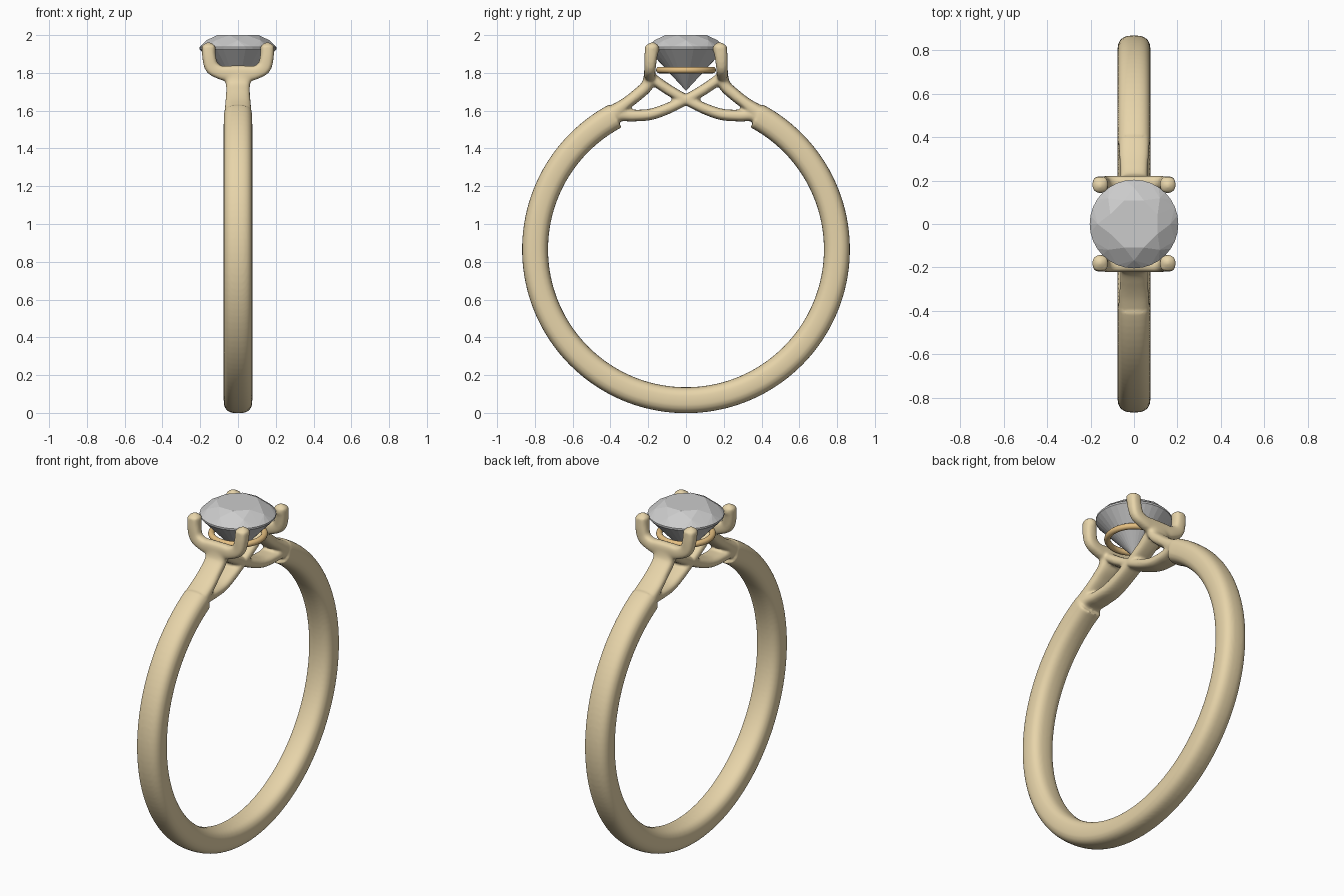
import bpy, bmesh
from math import sin, cos, pi, radians, copysign
from mathutils import Vector

if "Cube" in bpy.data.objects:
    bpy.data.objects.remove(bpy.data.objects["Cube"])


def material(name, col):
    m = bpy.data.materials.new(name)
    m.diffuse_color = col
    m.use_nodes = True
    m.node_tree.nodes["Principled BSDF"].inputs["Base Color"].default_value = m.diffuse_color
    return m


gold = material("gold", (0.80, 0.66, 0.40, 1))
dark_gold = material("dark_gold", (0.78, 0.52, 0.22, 1))


def add_object(name, bm, mat=None):
    me = bpy.data.meshes.new(name)
    bmesh.ops.recalc_face_normals(bm, faces=bm.faces)
    bm.to_mesh(me)
    bm.free()
    ob = bpy.data.objects.new(name, me)
    bpy.context.collection.objects.link(ob)
    if mat:
        me.materials.append(mat)
    return ob


def spline(pts, steps=8):
    """Catmull-Rom through rows of (x, y, z, half width, half thickness)."""
    p = [Vector(q) for q in pts]
    p = [2 * p[0] - p[1]] + p + [2 * p[-1] - p[-2]]
    out = []
    for i in range(1, len(p) - 2):
        a, b, c, d = p[i - 1:i + 3]
        for s in range(steps):
            t = s / steps
            out.append(0.5 * (2 * b + (c - a) * t + (2 * a - 5 * b + 4 * c - d) * t * t
                              + (3 * b - a - 3 * c + d) * t ** 3))
    return out + [p[-2]]


def sweep(bm, rows, side, n=24, power=2.7):
    """Sweep a rounded-box section along rows; 'side' is the width direction."""
    side = Vector(side)
    rings = []
    for i, r in enumerate(rows):
        tan = (rows[min(i + 1, len(rows) - 1)] - rows[max(i - 1, 0)])
        tan = Vector(tan[:3]).normalized()
        up = side.cross(tan).normalized()
        ring = []
        for k in range(n):
            c, s = cos(2 * pi * k / n), sin(2 * pi * k / n)
            u = copysign(abs(c) ** (2 / power), c) * r[3]
            v = copysign(abs(s) ** (2 / power), s) * r[4]
            ring.append(bm.verts.new(Vector(r[:3]) + side * u + up * v))
        rings.append(ring)
    for a, b in zip(rings, rings[1:]):
        for k in range(n):
            bm.faces.new((a[k], a[(k + 1) % n], b[(k + 1) % n], b[k]))
    bm.faces.new(rings[0][::-1])
    bm.faces.new(rings[-1])


# Metal: shank, split shoulders, crossing strands and claws, fused together
bm = bmesh.new()
CZ, R = 0.866, 0.799
shank = []
for i in range(121):
    a = radians(62 - i * (304 / 120))
    shank.append(Vector((0, R * cos(a), CZ + R * sin(a), 0.076, 0.069)))
sweep(bm, shank, (1, 0, 0))

for s in (1, -1):
    upper = [(0, .44, 1.535, .074, .062), (0, .38, 1.588, .072, .045), (0, .32, 1.635, .068, .033),
             (0, .26, 1.682, .064, .032), (0, .205, 1.735, .064, .032), (0, .19, 1.80, .078, .030)]
    lower = [(0, .44, 1.532, .074, .055), (0, .36, 1.575, .066, .036), (0, .28, 1.574, .060, .031),
             (0, .19, 1.580, .058, .030), (0, .10, 1.610, .056, .029), (0, 0, 1.658, .055, .027),
             (0, -.10, 1.715, .056, .028), (0, -.185, 1.775, .060, .028)]
    half = [(.156, .180, 1.945, .036, .036), (.153, .186, 1.885, .034, .036),
            (.138, .190, 1.830, .030, .037), (.095, .192, 1.803, .030, .036),
            (.045, .192, 1.795, .030, .044)]
    claws = half + [(0, .192, 1.792, .030, .047)] + [(-q[0],) + q[1:] for q in half[::-1]]
    for path, side in ((upper, (1, 0, 0)), (lower, (1, 0, 0)), (claws, (0, 1, 0))):
        sweep(bm, spline([(x, y * s, z, w, t) for x, y, z, w, t in path]), side)
    # Rounded claw tips
    for x in (-.156, .156):
        tip = bmesh.ops.create_uvsphere(bm, u_segments=16, v_segments=10, radius=.037)
        bmesh.ops.translate(bm, verts=tip["verts"], vec=(x, .178 * s, 1.925))

band = add_object("ring_band", bm, gold)
rm = band.modifiers.new("fuse", 'REMESH')
rm.mode = 'VOXEL'
rm.voxel_size = 0.008
rm.use_smooth_shade = True
sm = band.modifiers.new("soften", 'SMOOTH')
sm.factor = 0.5
sm.iterations = 5

# Thin collar below the stone
bm = bmesh.new()
N, M = 64, 12
v = [[bm.verts.new(((.142 + .017 * cos(b)) * cos(a), (.142 + .017 * cos(b)) * sin(a), 1.815 + .017 * sin(b)))
      for b in (2 * pi * j / M for j in range(M))] for a in (2 * pi * i / N for i in range(N))]
for i in range(N):
    for j in range(M):
        k, l = (i + 1) % N, (j + 1) % M
        bm.faces.new((v[i][j], v[k][j], v[k][l], v[i][l]))
for f in bm.faces:
    f.smooth = True
add_object("stone_collar", bm, dark_gold)

# Brilliant-cut stone: hull of table, crown, girdle, pavilion and culet points
bm = bmesh.new()
for n, r, z, off in ((8, .118, 2.0, .5), (8, .168, 1.972, 0), (32, .204, 1.936, 0),
                     (32, .204, 1.926, 0), (8, .062, 1.775, .5), (1, 0, 1.705, 0)):
    for k in range(n):
        a = 2 * pi * (k + off) / n
        bm.verts.new((r * cos(a), r * sin(a), z))
bmesh.ops.convex_hull(bm, input=bm.verts)
add_object("round_stone", bm)
